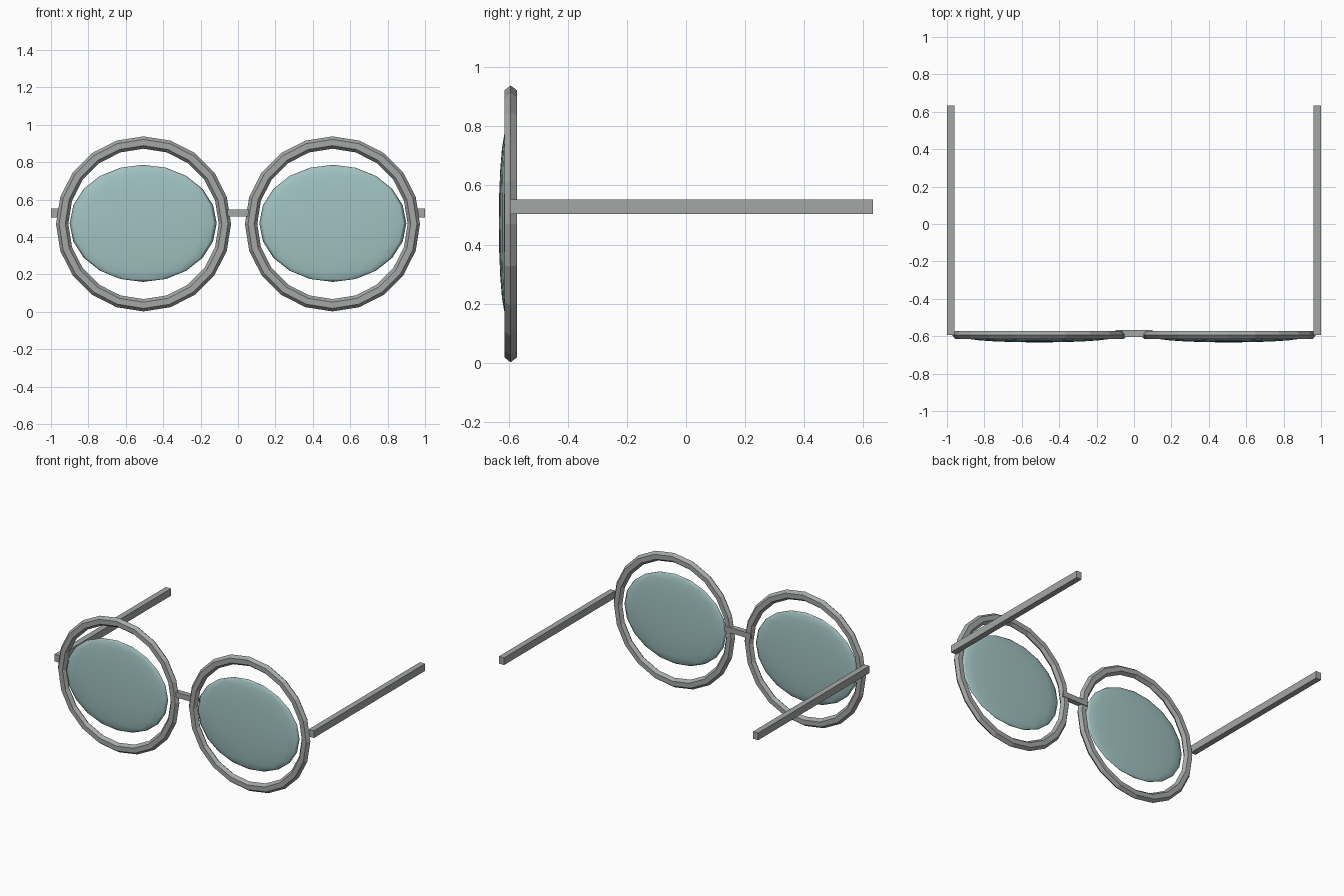
import bpy, math

cube = bpy.data.objects.get("Cube")
if cube:
    bpy.data.objects.remove(cube, do_unlink=True)


def material(name, rgb):
    m = bpy.data.materials.new(name)
    m.use_nodes = True
    m.diffuse_color = (*rgb, 1)
    m.node_tree.nodes["Principled BSDF"].inputs["Base Color"].default_value = (*rgb, 1)
    return m


frame_grey = material("frame grey", (0.37, 0.39, 0.38))
lens_tint = material("lens tint", (0.36, 0.54, 0.54))


def finish(name, mat, scale=(1, 1, 1), smooth=False):
    """Name, scale and colour the active primitive."""
    ob = bpy.context.object
    ob.name = name
    ob.scale = scale
    bpy.ops.object.transform_apply(location=False, rotation=True, scale=True)
    ob.data.materials.append(mat)
    if smooth:
        bpy.ops.object.shade_smooth()
    return ob


def box(name, low, high):
    centre = [(a + b) / 2 for a, b in zip(low, high)]
    bpy.ops.mesh.primitive_cube_add(size=1, location=centre)
    return finish(name, frame_grey, [b - a for a, b in zip(low, high)])


for side, s in (("left", 1), ("right", -1)):
    # Six-sided rim, flattened front to back
    bpy.ops.mesh.primitive_torus_add(
        major_segments=20, minor_segments=6, major_radius=0.435, minor_radius=0.033,
        location=(s * 0.505, -0.593, 0.47), rotation=(math.pi / 2, 0, 0))
    bpy.ops.object.transform_apply(location=False, rotation=True, scale=False)
    finish(side + "_rim", frame_grey, (1, 0.75, 1))

    # Thin oval lens
    bpy.ops.mesh.primitive_uv_sphere_add(
        segments=20, ring_count=10, radius=1, location=(s * 0.507, -0.607, 0.473))
    finish(side + "_lens", lens_tint, (0.393, 0.026, 0.313), smooth=True)

    # Straight temple arm
    xs = sorted((s * 0.96, s * 1.0))
    box(side + "_temple", (xs[0], -0.593, 0.503), (xs[1], 0.633, 0.553))

# Bridge between the rims
box("bridge", (-0.1, -0.605, 0.509), (0.1, -0.568, 0.546))
